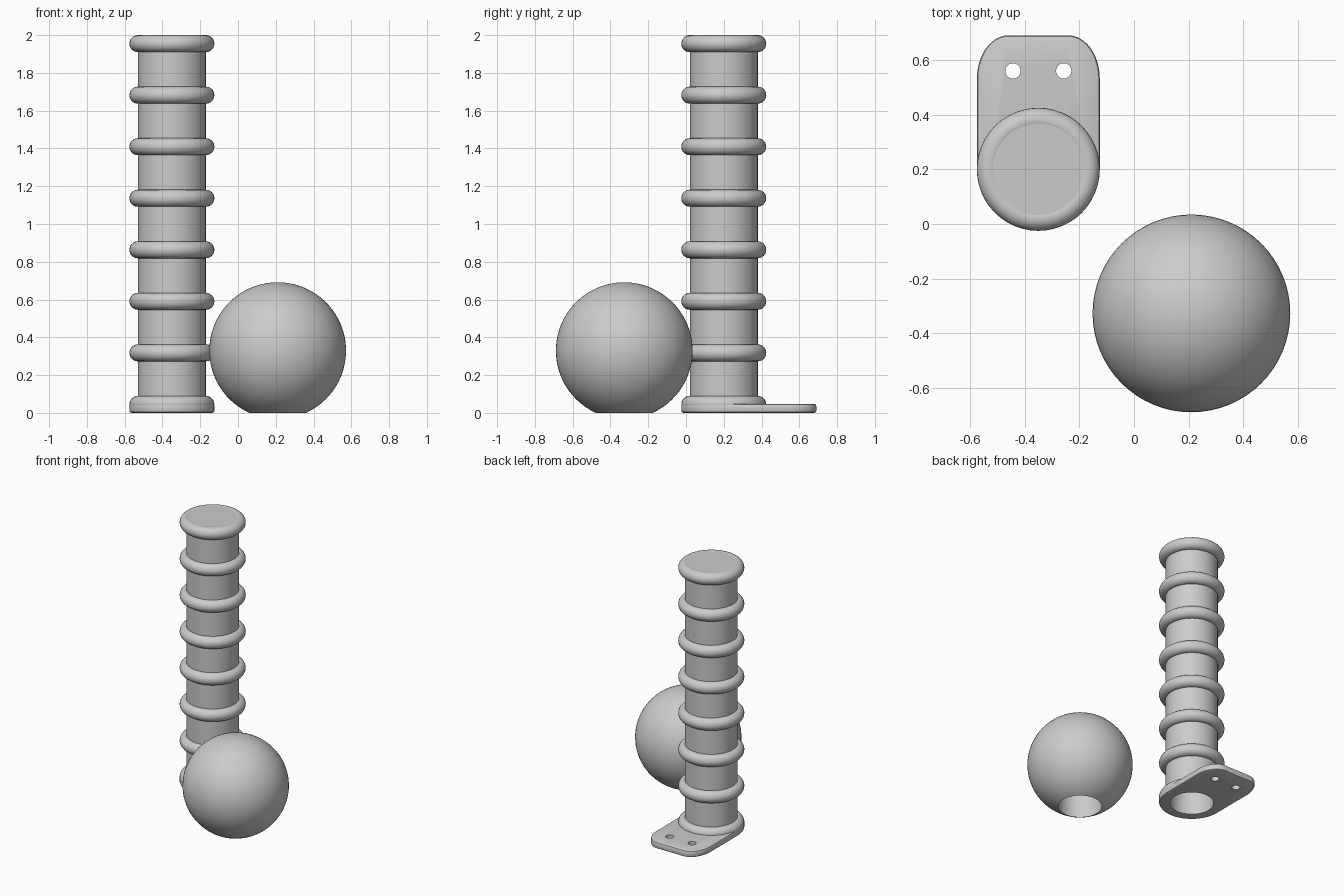
import bpy, bmesh
from math import pi, sin, cos, radians, sqrt

if "Cube" in bpy.data.objects:
    bpy.data.objects.remove(bpy.data.objects["Cube"])

grey = bpy.data.materials.new("plain_grey")
grey.use_nodes = True
grey.diffuse_color = (0.6, 0.6, 0.6, 1)
grey.node_tree.nodes["Principled BSDF"].inputs["Base Color"].default_value = (0.6, 0.6, 0.6, 1)

COL_X, COL_Y = -0.35, 0.2
TUBE_R, RING_R, BORE_R = 0.18, 0.045, 0.15
RINGS, LOW, HIGH = 8, 0.045, 1.955


def finish(bm, name, location):
    bmesh.ops.recalc_face_normals(bm, faces=bm.faces)
    mesh = bpy.data.meshes.new(name)
    bm.to_mesh(mesh)
    bm.free()
    ob = bpy.data.objects.new(name, mesh)
    bpy.context.collection.objects.link(ob)
    ob.location = location
    mesh.materials.append(grey)
    return ob


def smooth(ob):
    bpy.ops.object.select_all(action="DESELECT")
    ob.select_set(True)
    bpy.context.view_layer.objects.active = ob
    bpy.ops.object.shade_smooth_by_angle(angle=radians(35))


def lathe(name, profile, location, steps=48, closed=False):
    """Revolve (radius, height) points around the vertical axis."""
    bm = bmesh.new()
    verts = [bm.verts.new((r, 0, z)) for r, z in profile]
    edges = [bm.edges.new(pair) for pair in zip(verts, verts[1:])]
    if closed:
        edges.append(bm.edges.new((verts[-1], verts[0])))
    bmesh.ops.spin(bm, geom=verts + edges, axis=(0, 0, 1), cent=(0, 0, 0),
                   angle=2 * pi, steps=steps, use_duplicate=False)
    bmesh.ops.remove_doubles(bm, verts=bm.verts, dist=0.0001)
    ob = finish(bm, name, location)
    smooth(ob)
    return ob


def arc(cx, cy, rx, ry, start, end, steps=12):
    angles = [radians(start + (end - start) * i / steps) for i in range(steps + 1)]
    return [(cx + rx * cos(a), cy + ry * sin(a)) for a in angles]


# Hollow column, closed at the top
lathe("column", [(0, 1.998), (TUBE_R, 1.998), (TUBE_R, 0.002),
                 (BORE_R, 0.002), (BORE_R, 1.95), (0, 1.95)], (COL_X, COL_Y, 0))

# Evenly spaced rings, trimmed on the inside by the bore
for i in range(RINGS):
    section = [(max(r, BORE_R), z) for r, z in
               arc(TUBE_R, 0, RING_R, RING_R, 0, 345, 23)]
    z = LOW + (HIGH - LOW) * i / (RINGS - 1)
    lathe(f"ring_{i + 1}", section, (COL_X, COL_Y, z), closed=True)

# Mounting plate: round under the column, with two soft rear corners
outline = arc(0, 0, 0.225, 0.225, 180, 360, 24)
outline += arc(0.11, 0.33, 0.115, 0.16, 0, 90)
outline += arc(-0.11, 0.33, 0.115, 0.16, 90, 180)
bm = bmesh.new()
base = bm.faces.new([bm.verts.new((x, y, 0)) for x, y in outline])
top = bmesh.ops.extrude_face_region(bm, geom=[base])["geom"]
bmesh.ops.translate(bm, vec=(0, 0, 0.048),
                    verts=[v for v in top if isinstance(v, bmesh.types.BMVert)])
plate = finish(bm, "mounting_plate", (COL_X, COL_Y, 0))
bevel = plate.modifiers.new("soft_edge", "BEVEL")
bevel.width, bevel.segments, bevel.limit_method = 0.012, 2, "ANGLE"
bevel.angle_limit = radians(50)

# Screw holes and bore cut through the plate
for name, x, y, r in (("left_screw_cutter", 0.093, 0.36, 0.028),
                      ("right_screw_cutter", -0.093, 0.36, 0.028),
                      ("bore_cutter", 0, 0, BORE_R)):
    cutter = lathe(name, [(0, -0.1), (r, -0.1), (r, 0.2), (0, 0.2)],
                   (COL_X + x, COL_Y + y, 0))
    cut = plate.modifiers.new(name, "BOOLEAN")
    cut.object, cut.solver = cutter, "EXACT"
    bpy.context.view_layer.objects.active = plate
    if "soft_edge" in plate.modifiers:
        bpy.ops.object.modifier_apply(modifier="soft_edge")
    bpy.ops.object.modifier_apply(modifier=name)
    bpy.data.objects.remove(cutter)
smooth(plate)

# Ball with a round socket in its underside
BALL_R = 0.362
drop = sqrt(BALL_R ** 2 - BORE_R ** 2)
shell = [(max(r, 0), z) for r, z in
         arc(0, 0, BALL_R, BALL_R, 90, -65.5, 32)]
lathe("ball", shell + [(BORE_R, -drop), (BORE_R, 0.0), (0, 0.0)],
      (0.21, -0.327, drop), steps=64)
